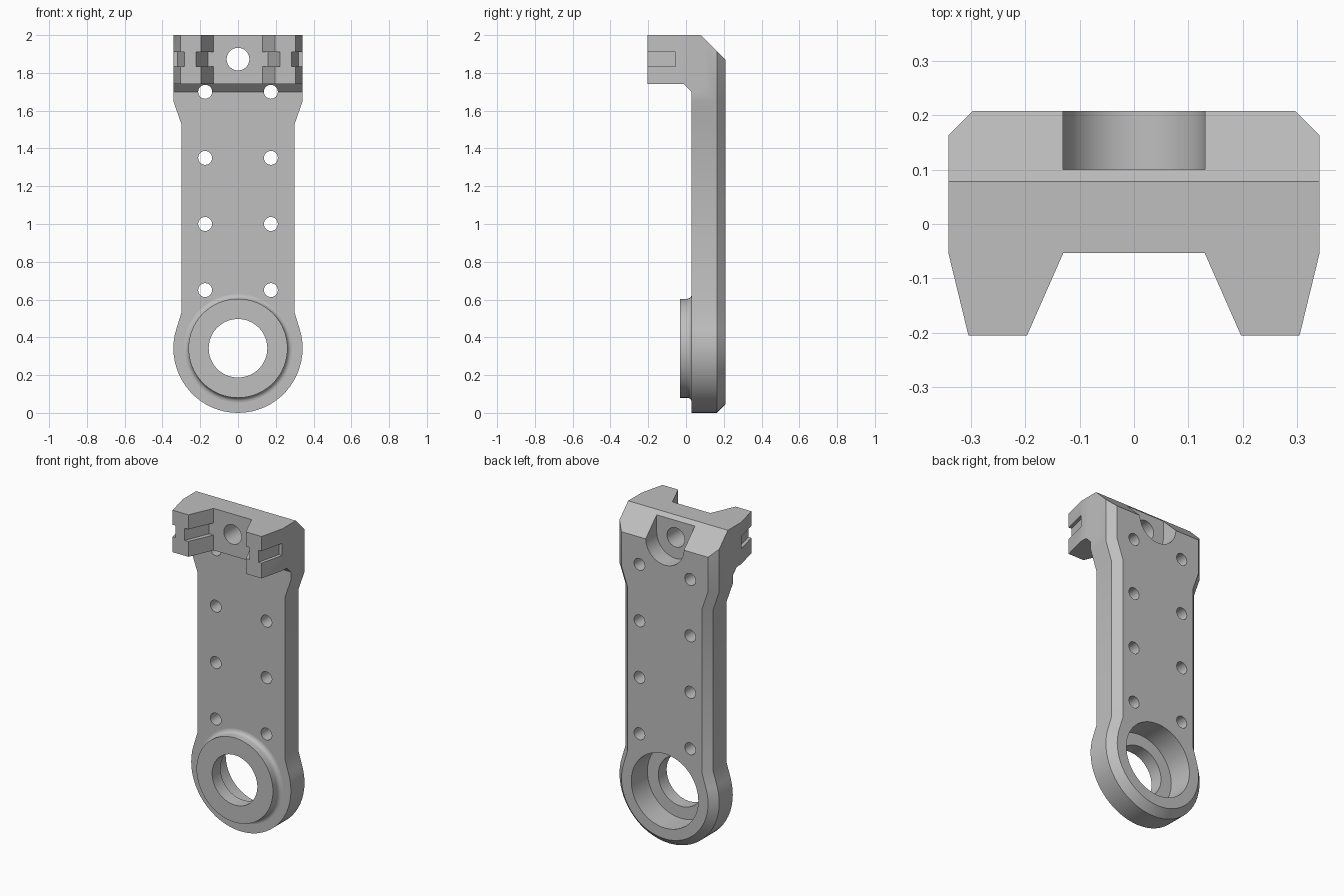
import bpy, bmesh
from math import sin, cos, radians, pi

cube = bpy.data.objects.get("Cube")
if cube:
    bpy.data.objects.remove(cube, do_unlink=True)

grey = bpy.data.materials.new("plain grey")
grey.use_nodes = True
colour = (0.52, 0.52, 0.52, 1)
grey.diffuse_color = colour
grey.node_tree.nodes["Principled BSDF"].inputs["Base Color"].default_value = colour

W = 0.342        # half width of the wide ends, and radius of the round end
RING_Z = 0.342   # height of the ring centre


def loft(name, rings):
    """Solid through a list of equal-length point rings, capped at both ends."""
    bm = bmesh.new()
    loops = [[bm.verts.new(p) for p in ring] for ring in rings]
    n = len(loops[0])
    for a, b in zip(loops, loops[1:]):
        for i in range(n):
            j = (i + 1) % n
            bm.faces.new((a[i], a[j], b[j], b[i]))
    bm.faces.new(loops[0])
    bm.faces.new(loops[-1])
    bmesh.ops.recalc_face_normals(bm, faces=bm.faces)
    mesh = bpy.data.meshes.new(name)
    bm.to_mesh(mesh)
    bm.free()
    mesh.materials.append(grey)
    ob = bpy.data.objects.new(name, mesh)
    bpy.context.collection.objects.link(ob)
    return ob


def prism(name, pts, axis, lo, hi):
    """Extrude a 2D profile along x, y or z."""
    place = {"x": lambda p, t: (t, p[0], p[1]),
             "y": lambda p, t: (p[0], t, p[1]),
             "z": lambda p, t: (p[0], p[1], t)}[axis]
    return loft(name, [[place(p, t) for p in pts] for t in (lo, hi)])


def circle(x, z, r, n=48):
    return [(x + r * cos(2 * pi * i / n), z + r * sin(2 * pi * i / n)) for i in range(n)]


def combine(target, other, operation):
    bpy.context.view_layer.objects.active = target
    mod = target.modifiers.new(operation, "BOOLEAN")
    mod.operation = operation
    mod.solver = "EXACT"
    mod.object = other
    bpy.ops.object.modifier_apply(modifier=mod.name)
    bpy.data.objects.remove(other, do_unlink=True)


def outline(d):
    """Front outline of the arm, moved inwards by d."""
    m = d * 0.17
    half = []
    for i in range(19):
        a = radians(-90 + i * 108 / 18)
        half.append(((W - d) * cos(a), RING_Z + (W - d) * sin(a)))
    half += [(0.30 - d, 0.53 - m), (0.30 - d, 1.53 + m), (W - d, 1.65 + m), (W - d, 2)]
    return half + [(-x, z) for x, z in reversed(half[1:])]


# Arm plate with a chamfer round its back edge
arm = loft("bracket_arm", [[(x, y, z) for x, z in outline(d)]
                           for y, d in ((0.03, 0), (0.163, 0), (0.208, 0.045))])

# Forked head
fork = [(W, 0.1), (W, -0.053), (0.305, -0.205), (0.197, -0.205), (0.13, -0.053)]
fork += [(-x, y) for x, y in reversed(fork)]
combine(arm, prism("fork", fork, "z", 1.74, 2), "UNION")

# Sloped support under the head
support = [(0.06, 1.70), (0.03, 1.70), (-0.01, 1.74), (-0.01, 1.78), (0.06, 1.78)]
combine(arm, prism("support", support, "x", -W, W), "UNION")

# Raised ring with a fillet at its foot
f = 0.025
boss = [(-0.032, 0.262)]
for i in range(6):
    a = radians(90 * i / 5)
    boss.append((0.03 - f + f * sin(a), 0.262 + f - f * cos(a)))
boss.append((0.08, 0.262 + f))
combine(arm, loft("boss", [[(x, y, z) for x, z in circle(0, RING_Z, r, 64)]
                           for y, r in boss]), "UNION")

# Sloped back of the head
slope = [(0.078, 2), (0.278, 1.80), (0.4, 1.80), (0.4, 2.1), (0.078, 2.1)]
combine(arm, prism("slope", slope, "x", -1, 1), "DIFFERENCE")

# Main bore and wider recess behind it
combine(arm, prism("bore", circle(0, RING_Z, 0.155, 64), "y", -1, 1), "DIFFERENCE")
combine(arm, prism("recess", circle(0, RING_Z, 0.23, 64), "y", 0.05, 1), "DIFFERENCE")

# Head hole and the open-topped pocket behind it
combine(arm, prism("head_hole", circle(0, 1.873, 0.06), "y", -1, 1), "DIFFERENCE")
pocket = [(0.131 * cos(radians(a)), 1.873 + 0.131 * sin(radians(a)))
          for a in range(-180, 1, 6)] + [(0.131, 2.2), (-0.131, 2.2)]
combine(arm, prism("pocket", pocket, "y", 0.1, 1), "DIFFERENCE")

# Grooves in both sides of each prong, and the rows of small holes
outer = [(0.4, -0.055), (0.32, -0.055), (0.281, -0.22), (0.4, -0.22)]
inner = [(0.1, -0.054), (0.16, -0.054), (0.228, -0.22), (0.1, -0.22)]
for side in (-1, 1):
    for groove in (outer, inner):
        pts = [(side * x, y) for x, y in groove]
        combine(arm, prism("groove", pts, "z", 1.835, 1.91), "DIFFERENCE")
    for i in range(4):
        hole = circle(side * 0.174, 0.65 + 0.35 * i, 0.037, 24)
        combine(arm, prism("small_hole", hole, "y", -1, 1), "DIFFERENCE")

# Smooth the round walls, keep the flat faces flat
bpy.ops.object.select_all(action="DESELECT")
arm.select_set(True)
bpy.context.view_layer.objects.active = arm
bpy.ops.object.shade_smooth_by_angle(angle=radians(30))
for face in arm.data.polygons:
    if abs(face.normal.y) > 0.999 or abs(face.normal.z) > 0.999:
        face.use_smooth = False
